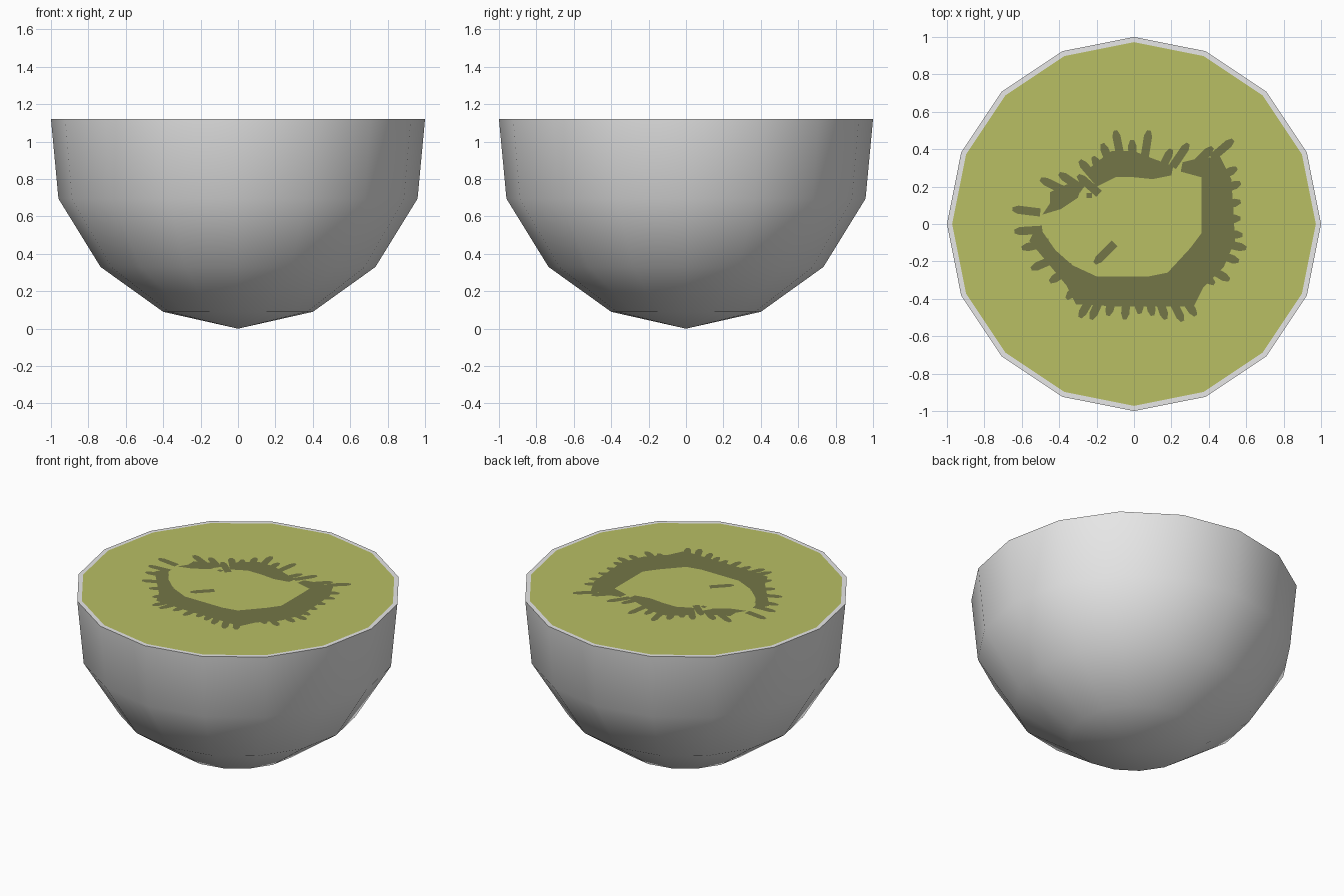
import bpy, bmesh, math
from mathutils import Vector

if "Cube" in bpy.data.objects:
    bpy.data.objects.remove(bpy.data.objects["Cube"])

SIDES, TOP = 16, 1.12


def material(name, rgb):
    m = bpy.data.materials.new(name)
    m.diffuse_color = (*rgb, 1)
    m.use_nodes = True
    m.node_tree.nodes["Principled BSDF"].inputs["Base Color"].default_value = m.diffuse_color
    return m


def finish(bm, name, mat):
    me = bpy.data.meshes.new(name)
    bm.to_mesh(me)
    bm.free()
    me.materials.append(mat)
    ob = bpy.data.objects.new(name, me)
    bpy.context.collection.objects.link(ob)
    return ob


def ring(bm, r, z):
    return [bm.verts.new((r * math.cos(2 * math.pi * i / SIDES),
                          r * math.sin(2 * math.pi * i / SIDES), z)) for i in range(SIDES)]


skin_grey = material("skin grey", (0.8, 0.8, 0.8))
flesh_green = material("flesh green", (0.48, 0.52, 0.127))
seed_olive = material("seed olive", (0.175, 0.182, 0.063))

# Rounded skin with a thin flat rim
bm = bmesh.new()
profile = [(0.40, 0.09), (0.735, 0.33), (0.96, 0.695), (1.0, TOP), (0.972, TOP)]
rings = [ring(bm, r, z) for r, z in profile]
pole = bm.verts.new((0, 0, 0))
for i in range(SIDES):
    j = (i + 1) % SIDES
    bm.faces.new((pole, rings[0][j], rings[0][i]))
    for a, b in zip(rings, rings[1:]):
        bm.faces.new((a[i], a[j], b[j], b[i]))
skin = finish(bm, "skin", skin_grey)
bpy.context.view_layer.objects.active = skin
skin.select_set(True)
bpy.ops.object.shade_smooth_by_angle(angle=math.radians(60))

# Cut face of the flesh
bm = bmesh.new()
bm.faces.new(ring(bm, 0.972, TOP))
finish(bm, "flesh", flesh_green)

# Seed band: right/bottom/left arc, upper left patch, top patch
arc = [(.25, .28), (.36, .25), (.36, -.05), (.30, -.13), (.18, -.26), (.08, -.28), (-.2, -.28),
       (-.33, -.22), (-.42, -.14), (-.49, -.04), (-.52, -.01), (-.56, -.09), (-.46, -.21),
       (-.36, -.33), (-.31, -.43), (-.1, -.44), (.1, -.44), (.32, -.44), (.37, -.34),
       (.48, -.23), (.54, -.09), (.53, .1), (.52, .24), (.46, .36), (.34, .35), (.26, .33)]
patch_left = [(-.49, .05), (-.39, .08), (-.30, .14), (-.28, .20), (-.34, .22), (-.45, .17), (-.45, .11)]
patch_top = [(-.20, .20), (-.10, .25), (0, .25), (.10, .24), (.20, .26), (.21, .31), (.10, .35),
             (0, .39), (-.12, .39), (-.20, .33), (-.26, .28)]
# Tips of the pointed seeds around the band
tips = [(.29, .43), (.42, .41), (.53, .45), (.55, .30), (.57, .22), (.57, .12), (.57, .03),
        (.58, -.06), (.60, -.13), (.56, -.20), (.51, -.30), (.43, -.32), (.33, -.49),
        (.26, -.52), (.17, -.51), (.10, -.49), (.03, -.48), (-.05, -.51), (-.14, -.49),
        (-.23, -.51), (-.29, -.50), (-.36, -.40), (-.45, -.31), (-.55, -.24), (-.60, -.13),
        (-.64, -.04), (-.65, .08), (-.50, .24), (-.40, .27), (-.30, .26), (-.29, .34),
        (-.22, .36), (-.17, .43), (-.10, .50), (-.01, .45), (.08, .50), (.20, .40), (-.21, -.21)]


def plate(bm, pts):
    f = bm.faces.new([bm.verts.new((p[0], p[1], TOP + 0.003)) for p in pts])
    f.normal_update()
    if f.normal.z < 0:
        f.normal_flip()


bm = bmesh.new()
for outline in (arc, patch_left, patch_top):
    plate(bm, outline)
for tip in tips:
    t = Vector(tip)
    d = t.normalized()
    s = Vector((-d.y, d.x))
    root = t - d * 0.15
    plate(bm, [root + s * .022, root - s * .022, t - d * .03 - s * .022, t - s * .010,
               t + s * .010, t - d * .03 + s * .022])
plate(bm, [(-.255, .14), (-.225, .14), (-.225, .165), (-.255, .165)])
finish(bm, "seed_band", seed_olive)
